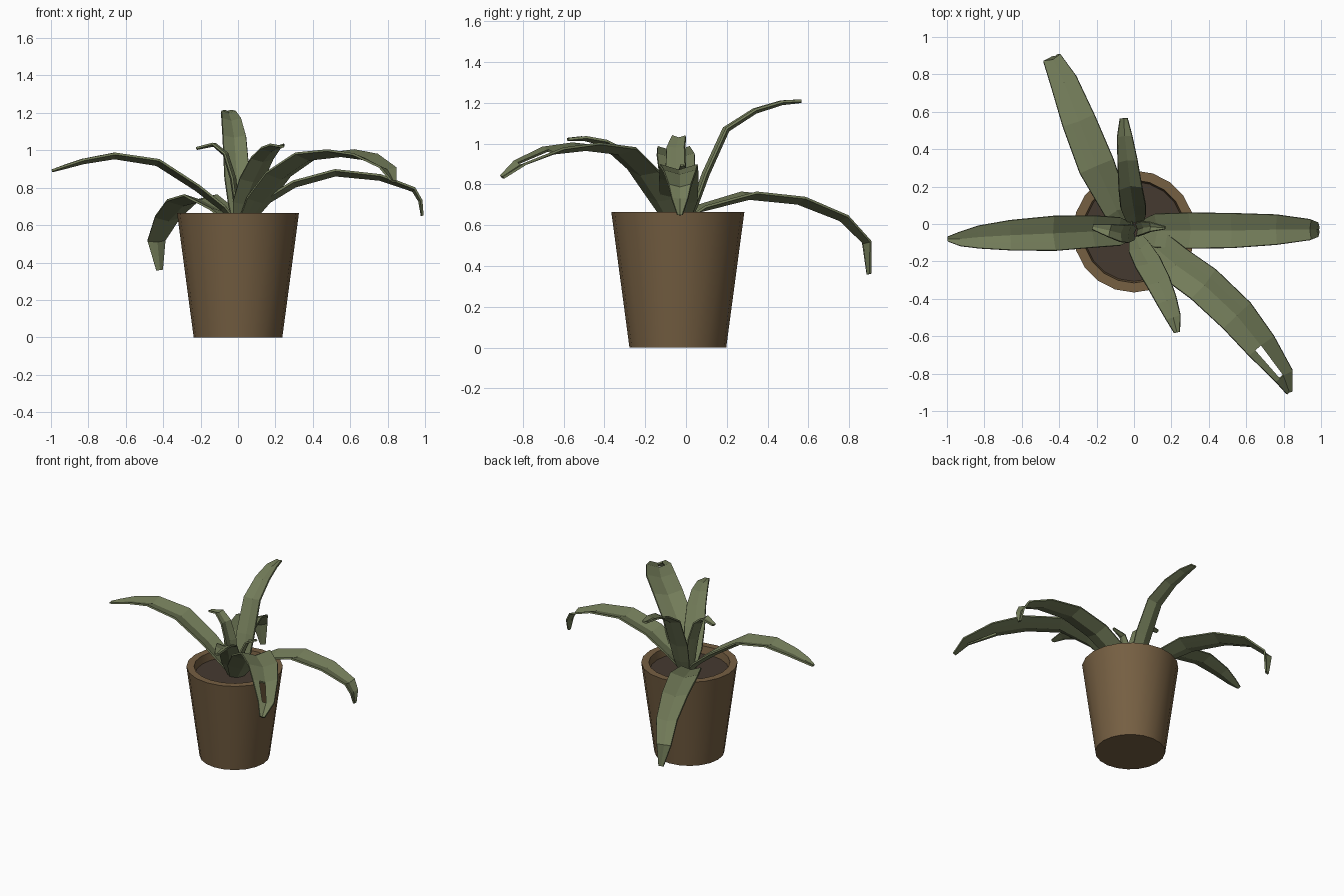
import bpy, bmesh, math
from mathutils import Vector

CY = -0.04  # pot axis in y


def material(name, rgb):
    m = bpy.data.materials.new(name)
    m.diffuse_color = (*rgb, 1)
    return m


green = material("leaf_green", (0.17, 0.20, 0.10))
clay = material("clay", (0.18, 0.115, 0.055))
earth = material("earth", (0.06, 0.042, 0.03))


def add_object(name, bm, mat):
    bmesh.ops.recalc_face_normals(bm, faces=bm.faces)
    me = bpy.data.meshes.new(name)
    bm.to_mesh(me)
    bm.free()
    ob = bpy.data.objects.new(name, me)
    bpy.context.collection.objects.link(ob)
    me.materials.append(mat)
    return ob


def lathe(name, profile, mat, sides=20):
    """Revolve (radius, z) points; cap first and last ring."""
    bm = bmesh.new()
    rings = [[bm.verts.new((r * math.cos(2 * math.pi * i / sides),
                            CY + r * math.sin(2 * math.pi * i / sides), z))
              for i in range(sides)] for r, z in profile]
    for a, b in zip(rings, rings[1:]):
        for i in range(sides):
            j = (i + 1) % sides
            bm.faces.new((a[i], a[j], b[j], b[i]))
    bm.faces.new(rings[0])
    bm.faces.new(rings[-1])
    ob = add_object(name, bm, mat)
    bpy.ops.object.select_all(action='DESELECT')
    ob.select_set(True)
    bpy.context.view_layer.objects.active = ob
    bpy.ops.object.shade_smooth_by_angle(angle=math.radians(35))
    return ob


def leaf(name, path, hole=None):
    """Channelled strip along (x, y, z, width) points, with thickness."""
    bm = bmesh.new()
    pts = [Vector(p[:3]) for p in path]
    across = (pts[-1] - pts[0]).cross(Vector((0, 0, 1))).normalized()
    rows = []
    for i, p in enumerate(pts):
        t = (pts[min(i + 1, len(pts) - 1)] - pts[max(i - 1, 0)]).normalized()
        side = (across - t * across.dot(t)).normalized()
        up = side.cross(t)
        w = path[i][3]
        rows.append([bm.verts.new(p + side * (w * s) + up * (w * (abs(s) - 0.25) * 0.3))
                     for s in (-0.5, -0.25, 0, 0.25, 0.5)])
    for i, (a, b) in enumerate(zip(rows, rows[1:])):
        for k in range(4):
            if (i, k) != hole:
                bm.faces.new((a[k], a[k + 1], b[k + 1], b[k]))
    ob = add_object(name, bm, green)
    sol = ob.modifiers.new("thickness", 'SOLIDIFY')
    sol.thickness = 0.012
    sol.offset = 0
    return ob


# Pot with rim and inner wall, and soil inside
lathe("pot", [(0.237, 0), (0.326, 0.665), (0.275, 0.665), (0.262, 0.58)], clay)
lathe("soil", [(0.262, 0.585), (0.268, 0.61)], earth)

# Long arching leaves
leaf("leaf_left", [(0.0, -0.04, 0.60, .07), (-0.08, -0.04, 0.69, .15), (-0.22, -0.04, 0.80, .17),
                   (-0.43, -0.05, 0.935, .185), (-0.66, -0.06, 0.97, .16),
                   (-0.83, -0.07, 0.94, .12), (-0.93, -0.08, 0.91, .075), (-0.995, -0.08, 0.89, .025)])
leaf("leaf_right", [(0.02, -0.03, 0.60, .08), (0.12, -0.035, 0.71, .18), (0.30, -0.035, 0.82, .19),
                    (0.52, -0.035, 0.88, .185), (0.76, -0.03, 0.855, .16),
                    (0.94, -0.03, 0.79, .11), (0.975, -0.03, 0.73, .08), (0.985, -0.03, 0.65, .025)])
leaf("leaf_back_left", [(-0.03, -0.03, 0.61, .06), (-0.09, 0.07, 0.68, .14), (-0.20, 0.31, 0.745, .195),
                        (-0.295, 0.55, 0.72, .18), (-0.375, 0.76, 0.635, .145),
                        (-0.435, 0.88, 0.515, .10), (-0.42, 0.895, 0.36, .035)])
leaf("leaf_back", [(0.01, 0.01, 0.61, .08), (0.005, 0.05, 0.71, .115), (-0.005, 0.10, 0.85, .135),
                   (-0.02, 0.20, 1.07, .125), (-0.035, 0.34, 1.16, .105),
                   (-0.05, 0.47, 1.20, .08), (-0.055, 0.565, 1.208, .04)])
leaf("leaf_front_right", [(0.04, -0.07, 0.61, .10), (0.12, -0.13, 0.73, .19), (0.22, -0.215, 0.86, .20),
                          (0.375, -0.325, 0.965, .205), (0.55, -0.49, 0.985, .20),
                          (0.68, -0.65, 0.965, .17), (0.80, -0.81, 0.90, .11),
                          (0.83, -0.90, 0.835, .035)], hole=(5, 2))
leaf("leaf_front", [(0.01, -0.07, 0.61, .07), (0.03, -0.13, 0.72, .12), (0.075, -0.21, 0.84, .14),
                    (0.13, -0.31, 0.95, .13), (0.175, -0.41, 1.005, .11),
                    (0.21, -0.50, 1.025, .08), (0.23, -0.58, 1.02, .03)])

# Small young leaves in the middle
leaf("young_leaf_left", [(0.0, -0.05, 0.62, .07), (-0.03, -0.05, 0.85, .10), (-0.07, -0.05, 0.98, .09),
                         (-0.13, -0.035, 1.03, .07), (-0.22, -0.015, 1.01, .03)])
leaf("young_leaf_right", [(0.02, -0.03, 0.62, .07), (0.05, -0.02, 0.77, .07), (0.09, -0.015, 0.86, .05),
                          (0.165, -0.02, 0.895, .015)])
